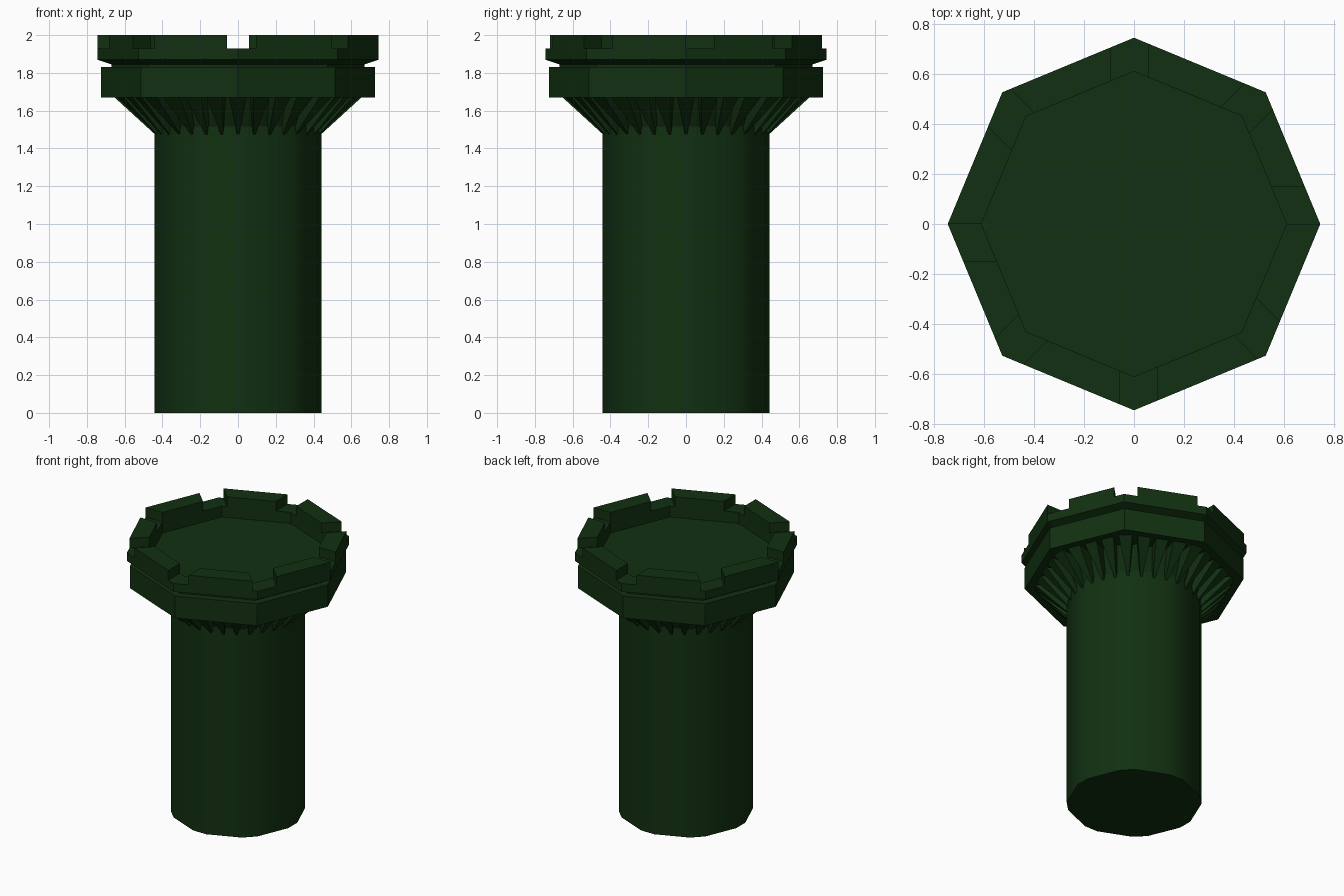
import bpy, bmesh
from math import sin, cos, pi, radians
from mathutils import Vector

default = bpy.data.objects.get("Cube")
if default:
    bpy.data.objects.remove(default, do_unlink=True)

GREEN = (0.0056, 0.030, 0.0056, 1)
mat = bpy.data.materials.new("dark green")
mat.use_nodes = True
mat.diffuse_color = GREEN
mat.node_tree.nodes["Principled BSDF"].inputs["Base Color"].default_value = GREEN

SIDES = 8


def finish(name, bm, smooth=False):
    bmesh.ops.recalc_face_normals(bm, faces=bm.faces)
    mesh = bpy.data.meshes.new(name)
    bm.to_mesh(mesh)
    bm.free()
    mesh.materials.append(mat)
    obj = bpy.data.objects.new(name, mesh)
    bpy.context.collection.objects.link(obj)
    if smooth:
        bpy.ops.object.select_all(action='DESELECT')
        obj.select_set(True)
        bpy.context.view_layer.objects.active = obj
        bpy.ops.object.shade_smooth_by_angle(angle=radians(30))
    return obj


def lathe(name, profile, angles, smooth=False):
    """Sweep a (radius, height) profile round the given angles and cap both ends."""
    bm = bmesh.new()
    rings = [[bm.verts.new((r * cos(a), r * sin(a), z)) for a in angles]
             for r, z in profile]
    n = len(angles)
    for low, high in zip(rings, rings[1:]):
        for i in range(n):
            j = (i + 1) % n
            bm.faces.new((low[i], low[j], high[j], high[i]))
    bm.faces.new(rings[0])
    bm.faces.new(rings[-1])
    return finish(name, bm, smooth)


def corner(i, r, z=0):
    a = 2 * pi * i / SIDES
    return Vector((r * cos(a), r * sin(a), z))


def octagon_radius(a, r):
    """Distance from the axis to an octagon's edge at angle a."""
    half = pi / SIDES
    return r * cos(half) / cos((a % (2 * half)) - half)


octagon = [2 * pi * i / SIDES for i in range(SIDES)]

# Shaft: octagon with trimmed corners
trimmed = [a + s * radians(6.8) for a in octagon for s in (-1, 1)]
lathe("shaft", [(0.445, 0), (0.445, 1.68)], trimmed, smooth=True)

# Head: lower band, groove, rim and sunken floor
lathe("head", [(0.42, 1.67), (0.725, 1.67), (0.725, 1.83), (0.67, 1.83),
               (0.67, 1.845), (0.745, 1.87), (0.745, 1.93), (0.61, 1.93),
               (0.61, 1.85)], octagon)

# Recessed cone behind the brackets
lathe("bracket_core", [(0.43, 1.49), (0.53, 1.672)], trimmed)

# Tapering brackets under the head
BRACKETS = 32
step = 2 * pi / BRACKETS
bm = bmesh.new()
for i in range(BRACKETS):
    a = i * step

    def point(da, r, z):
        return bm.verts.new((r * cos(a + da), r * sin(a + da), z))

    w = step * 0.36
    tip = [point(s * w * 0.2, 0.44, 1.475) for s in (-1, 1)]
    outer = [point(s * w, octagon_radius(a + s * w, 0.675), 1.672) for s in (-1, 1)]
    inner = [point(s * w, 0.43, 1.672) for s in (-1, 1)]
    bm.faces.new((tip[0], tip[1], outer[1], outer[0]))
    bm.faces.new((tip[0], outer[0], inner[0]))
    bm.faces.new((tip[1], inner[1], outer[1]))
    bm.faces.new((outer[0], outer[1], inner[1], inner[0]))
    bm.faces.new((tip[1], tip[0], inner[0], inner[1]))
finish("brackets", bm)

# Battlements: one block per side, uneven gaps repeating every half turn
SPANS = [(0.28, 0.87), (0.16, 0.89), (0.18, 0.94), (0.26, 1.0)]
bm = bmesh.new()
for side in range(SIDES):
    start, end = SPANS[side % len(SPANS)]
    a, b = corner(side, 0.745), corner(side + 1, 0.745)
    p, q = a.lerp(b, start), a.lerp(b, end)
    inset = 0.61 / 0.745 - 1
    plan = [p, q, q + b * inset, p + a * inset]
    low, high = [[bm.verts.new((v.x, v.y, z)) for v in plan] for z in (1.93, 2.0)]
    bm.faces.new(low)
    bm.faces.new(high)
    for i in range(4):
        j = (i + 1) % 4
        bm.faces.new((low[i], low[j], high[j], high[i]))
finish("battlements", bm)
